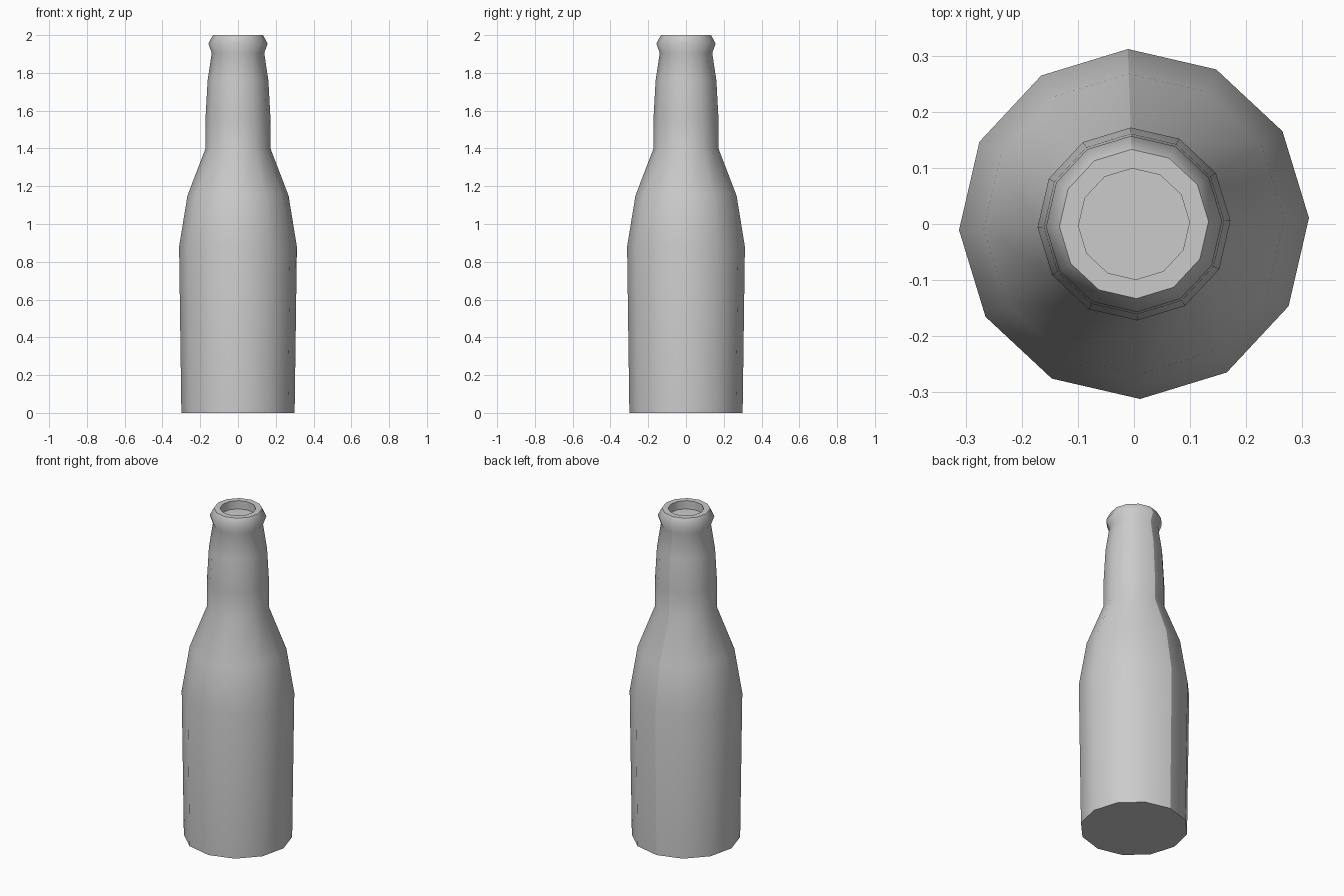
import bpy, bmesh
from math import radians, cos, sin

default_cube = bpy.data.objects.get("Cube")
if default_cube:
    bpy.data.objects.remove(default_cube, do_unlink=True)

SIDES = 12
TURN = radians(2)
SEAM = 3  # column at the back where the shading breaks

# Material
grey = bpy.data.materials.new("plain grey")
grey.use_nodes = True
colour = (0.6, 0.6, 0.6, 1)
grey.diffuse_color = colour
grey.node_tree.nodes["Principled BSDF"].inputs["Base Color"].default_value = colour

# Profile from base to mouth floor: radius, height, hard edge
profile = [
    (0.30, 0.0, True),
    (0.312, 0.88, False),
    (0.268, 1.15, False),
    (0.172, 1.40, False),
    (0.172, 1.56, False),
    (0.161, 1.76, False),
    (0.139, 1.905, False),
    (0.157, 1.955, False),
    (0.133, 2.0, True),
    (0.099, 2.0, True),
    (0.099, 1.95, True),
]

# Bottle: stacked rings joined into one skin
bm = bmesh.new()
rings = []
for radius, height, _ in profile:
    ring = []
    for i in range(SIDES):
        a = TURN + radians(360 / SIDES * i)
        ring.append(bm.verts.new((radius * cos(a), radius * sin(a), height)))
    rings.append(ring)

for low, high in zip(rings, rings[1:]):
    for i in range(SIDES):
        j = (i + 1) % SIDES
        bm.faces.new((low[i], low[j], high[j], high[i])).smooth = True

# Base and mouth floor
bm.faces.new(list(reversed(rings[0])))
bm.faces.new(rings[-1])

# Hard edges around the base and mouth, and along the back seam
for ring, (_, _, hard) in zip(rings, profile):
    if hard:
        for i in range(SIDES):
            bm.edges.get((ring[i], ring[(i + 1) % SIDES])).smooth = False
for low, high in zip(rings, rings[1:]):
    bm.edges.get((low[SEAM], high[SEAM])).smooth = False

mesh = bpy.data.meshes.new("bottle")
bm.to_mesh(mesh)
bm.free()
mesh.materials.append(grey)
bottle = bpy.data.objects.new("bottle", mesh)
bpy.context.collection.objects.link(bottle)
